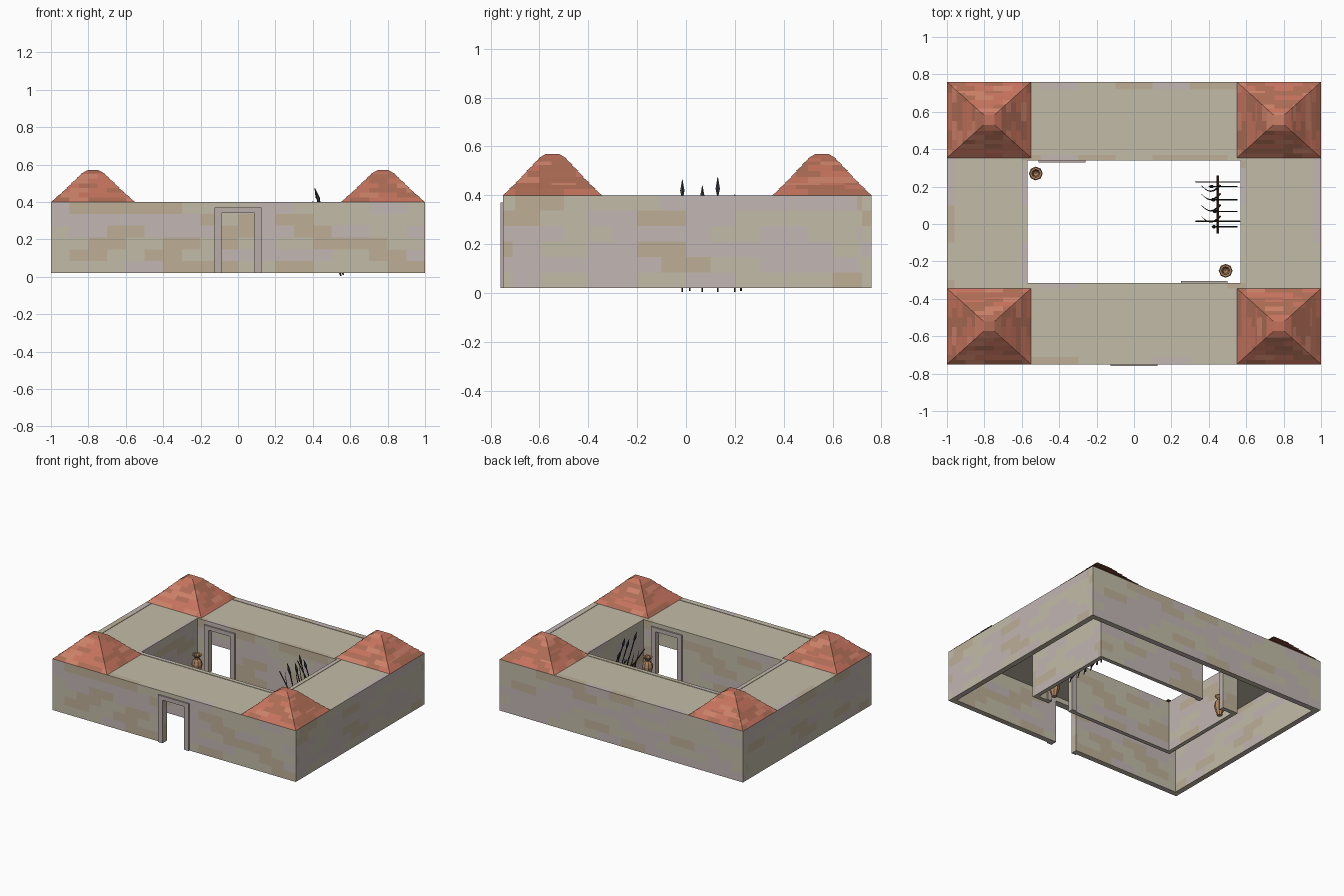
import bpy, bmesh, math, random
from mathutils import Vector, Matrix

if "Cube" in bpy.data.objects:
    bpy.data.objects.remove(bpy.data.objects["Cube"])

random.seed(7)

def mat(name, r, g, b):
    m = bpy.data.materials.new(name)
    m.diffuse_color = (r, g, b, 1)
    m.use_nodes = True
    m.node_tree.nodes["Principled BSDF"].inputs["Base Color"].default_value = m.diffuse_color
    return m

STONE = [mat("stone_beige", .54, .50, .39), mat("stone_mauve", .54, .47, .45), mat("stone_tan", .51, .43, .31)]
TILE = [mat("tile_red", .56, .17, .11), mat("tile_brown", .42, .15, .09), mat("tile_light", .60, .22, .14)]
ROOF = [mat("roof_plaster", .54, .50, .39)]
FRAME = [mat("frame_stone", .48, .42, .40)]
IRON = [mat("dark_iron", .04, .045, .05)]
WOOD = [mat("dark_wood", .07, .04, .025)]
CLAY = [mat("clay", .45, .24, .12)]

def box(bm, x0, x1, y0, y1, z0, z1):
    m = Matrix.Translation(((x0 + x1) / 2, (y0 + y1) / 2, (z0 + z1) / 2)) @ Matrix.Diagonal((x1 - x0, y1 - y0, z1 - z0, 1))
    bmesh.ops.create_cube(bm, size=1, matrix=m)

def finish(name, bm, mats):
    me = bpy.data.meshes.new(name)
    bm.to_mesh(me)
    bm.free()
    for m in mats:
        me.materials.append(m)
    ob = bpy.data.objects.new(name, me)
    bpy.context.collection.objects.link(ob)
    return ob

def brickwork(bm, step, rise, zbase, cut_z=True):
    """Split the faces into courses and give each brick one of three colours."""
    cuts = [(a, i * step) for a in (0, 1) for i in range(-20, 21) if abs(i * step) < 1]
    if cut_z:
        cuts += [(2, zbase + i * rise) for i in range(1, 6)]
    for axis, d in cuts:
        n = Vector((0, 0, 0))
        n[axis] = 1
        bmesh.ops.bisect_plane(bm, geom=bm.verts[:] + bm.edges[:] + bm.faces[:], plane_co=n * d, plane_no=n, dist=1e-5)
    bricks = {}
    for f in bm.faces:
        c = f.calc_center_median()
        k = math.floor((c.z - zbase) / rise)
        key = ((math.floor(c.x / step) + k) // 2, (math.floor(c.y / step) + k) // 2, k)
        if key not in bricks:
            bricks[key] = random.choice((0, 0, 1, 1, 2))
        f.material_index = bricks[key]

Z0, Z1 = .02, .40
OUT, IN = .04, .03                 # outer and inner wall thickness
X, YF, YB = 1.0, -.75, .76         # outer walls
CX, CF, CB = .57, -.315, .34       # courtyard walls
OPEN_W, OPEN_Z = .088, .34         # door opening

def wall(name, x0, x1, y0, y1, door=None):
    bm = bmesh.new()
    if door is None:
        box(bm, x0, x1, y0, y1, Z0, Z1)
    else:
        box(bm, x0, door - OPEN_W, y0, y1, Z0, Z1)
        box(bm, door + OPEN_W, x1, y0, y1, Z0, Z1)
        box(bm, door - OPEN_W, door + OPEN_W, y0, y1, OPEN_Z, Z1)
    brickwork(bm, .1, .0634, Z0)
    finish(name, bm, STONE)

# Outer walls
wall("outer_wall_front", -X, X, YF, YF + OUT, 0)
wall("outer_wall_back", -X, X, YB - OUT, YB)
wall("outer_wall_left", -X, -X + OUT, YF + OUT, YB - OUT)
wall("outer_wall_right", X - OUT, X, YF + OUT, YB - OUT)
# Courtyard walls
wall("inner_wall_front", -CX - IN, CX + IN, CF - IN, CF, .375)
wall("inner_wall_back", -CX - IN, CX + IN, CB, CB + IN, -.385)
wall("inner_wall_left", -CX - IN, -CX, CF, CB)
wall("inner_wall_right", CX, CX + IN, CF, CB)

# Flat roof over the hollow wings
bm = bmesh.new()
a, b = X - OUT, CX + IN
box(bm, -a, a, YF + OUT, CF - IN, .375, .397)
box(bm, -a, a, CB + IN, YB - OUT, .375, .397)
for s in (-1, 1):
    box(bm, min(s * a, s * b), max(s * a, s * b), CF - IN, CB + IN, .375, .397)
finish("flat_roof", bm, ROOF)

# Door frames
def door_frame(name, x, y0, y1):
    bm = bmesh.new()
    w = .125
    for s in (-1, 1):
        e = sorted((x + s * OPEN_W, x + s * w))
        box(bm, e[0], e[1], y0, y1, Z0, OPEN_Z)
    box(bm, x - w, x + w, y0, y1, OPEN_Z, .37)
    finish(name, bm, FRAME)

door_frame("front_door_frame", 0, YF - .01, YF + .01)
door_frame("courtyard_front_door_frame", .375, CF - .01, CF + .01)
door_frame("courtyard_back_door_frame", -.385, CB - .01, CB + .01)

# Corner tower roofs: overlapping tile courses on a bell-shaped pyramid
PROFILE = [(1, .40), (.86, .425), (.73, .45), (.61, .475), (.50, .50), (.38, .525), (.27, .55), (.13, .57)]
def tower_roof(name, cx, cy):
    bm = bmesh.new()
    hx, hy = .225, .203
    sign = [(-1, -1), (1, -1), (1, 1), (-1, 1)]
    prev = None
    for (f0, z0), (f1, z1) in zip(PROFILE, PROFILE[1:]):
        for f, z in ((f0 + (.025 if prev else 0), z0), (f1, z1)):
            ring = [bm.verts.new((cx + p * hx * f, cy + q * hy * f, z)) for p, q in sign]
            if prev:
                for i in range(4):
                    bm.faces.new((prev[i], prev[(i + 1) % 4], ring[(i + 1) % 4], ring[i]))
            else:
                bm.faces.new(ring[::-1])
            prev = ring
    bm.faces.new(prev)
    brickwork(bm, .05, .025, .40, False)
    finish(name, bm, TILE)

for sx, side in ((-1, "left"), (1, "right")):
    tower_roof("tower_roof_front_" + side, sx * .775, YF + .203)
    tower_roof("tower_roof_back_" + side, sx * .775, YB - .203)

# Clay jars: eight-sided lathe
JAR = [(0, 0), (.018, 0), (.02, .012), (.034, .055), (.037, .08), (.03, .105),
       (.018, .12), (.018, .13), (.033, .145), (.033, .15), (.022, .148), (.014, .12), (0, .11)]
def jar(name, x, y):
    bm = bmesh.new()
    vs = [bm.verts.new((r, 0, z)) for r, z in JAR]
    es = [bm.edges.new(p) for p in zip(vs, vs[1:])]
    bmesh.ops.spin(bm, geom=vs + es, axis=(0, 0, 1), cent=(0, 0, 0), angle=math.tau, steps=8)
    bmesh.ops.remove_doubles(bm, verts=bm.verts, dist=1e-4)
    bmesh.ops.recalc_face_normals(bm, faces=bm.faces)
    finish(name, bm, CLAY).location = (x, y, Z0)

jar("jar_back", -.525, .27)
jar("jar_front", .49, -.25)

# Weapon rack, leaning rods with tapered ends
def rod(bm, p, q, r0, r1=None):
    p, q = Vector(p), Vector(q)
    m = Matrix.Translation((p + q) / 2) @ (q - p).to_track_quat('Z', 'Y').to_matrix().to_4x4()
    bmesh.ops.create_cone(bm, cap_ends=True, segments=6, radius1=r0, radius2=r0 if r1 is None else r1,
                          depth=(q - p).length, matrix=m)

bm = bmesh.new()
for y in (.015, .225):
    rod(bm, (.565, y, .01), (.33, y, .37), .004)
for x, z in ((.45, .186), (.445, .215)):
    rod(bm, (x, -.05, z), (x, .26, z), .006)
finish("weapon_rack", bm, WOOD)

bm = bmesh.new()
for y, tx, tz in ((-.015, .415, .465), (.067, .42, .44), (.13, .41, .475), (.2, .40, .405)):
    foot, tip = Vector((.55, y, .005)), Vector((tx, y, tz))
    neck, mid = foot.lerp(tip, .84), foot.lerp(tip, .9)
    rod(bm, foot, neck, .004)
    rod(bm, neck, mid, .004, .010)
    rod(bm, mid, tip, .010, .001)
finish("spears", bm, IRON)

bm = bmesh.new()
for y in (.04, .10, .16, .205):
    pts = []
    for i in range(7):
        t = i / 6
        pts.append((.46 - .10 * t, y - .03 * math.sin(math.pi * t), .10 + .26 * t))
    for i, (p, q) in enumerate(zip(pts, pts[1:])):
        rod(bm, p, q, .006 - .0008 * i, .0052 - .0008 * i)
finish("curved_swords", bm, IRON)
